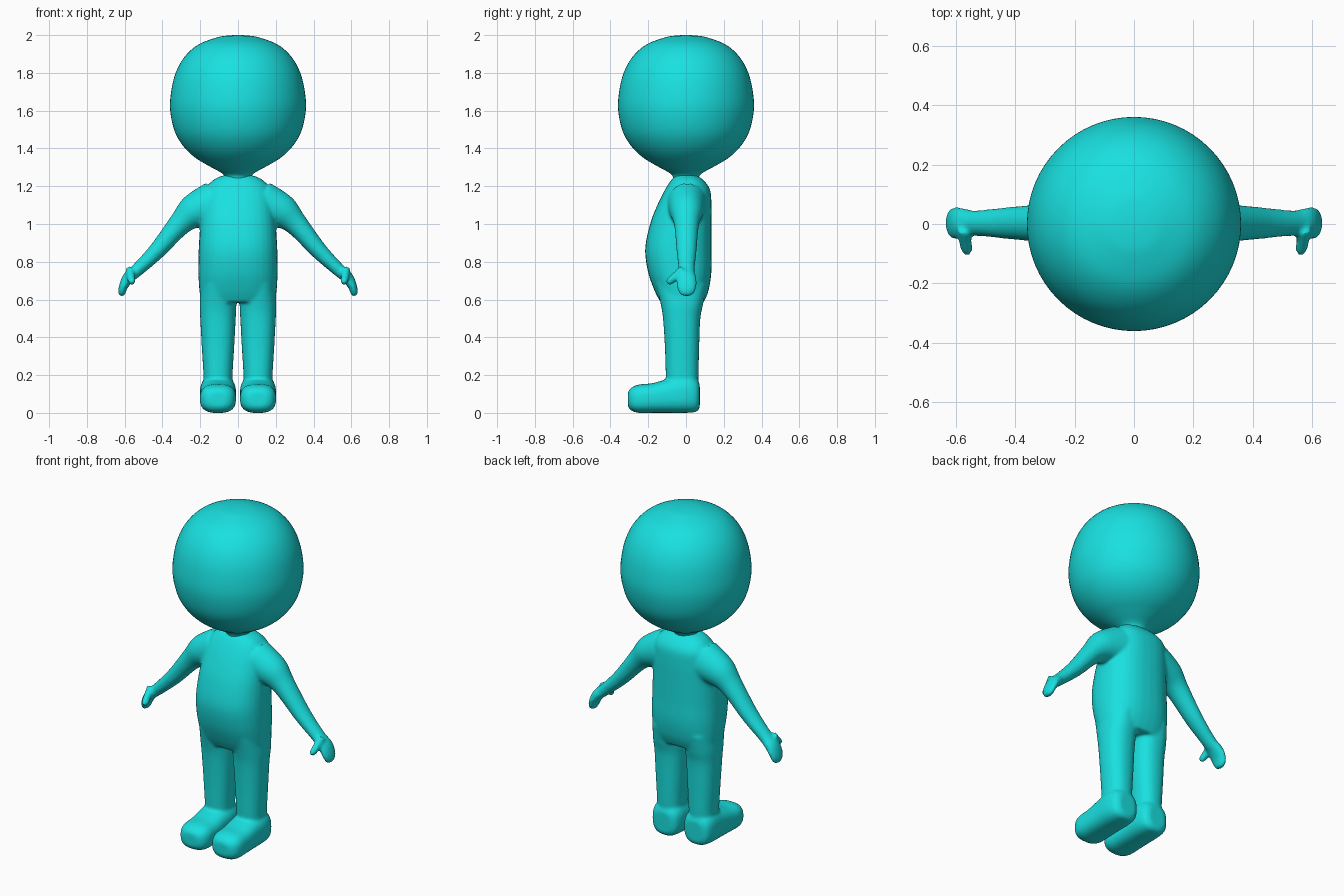
import bpy, bmesh, math
from mathutils import Vector

if "Cube" in bpy.data.objects:
    bpy.data.objects.remove(bpy.data.objects["Cube"])

SIDES = 32
mat = bpy.data.materials.new("turquoise")
mat.diffuse_color = (0.01, 0.75, 0.75, 1)
mat.use_nodes = True
mat.node_tree.nodes["Principled BSDF"].inputs["Base Color"].default_value = mat.diffuse_color


def spline(rows, steps=5):
    """Catmull-Rom interpolation of rows of numbers."""
    out = []
    for i in range(len(rows) - 1):
        p0, p1, p2 = rows[max(i - 1, 0)], rows[i], rows[i + 1]
        p3 = rows[min(i + 2, len(rows) - 1)]
        for k in range(steps):
            t = k / steps
            out.append([0.5 * (2 * b + (c - a) * t + (2 * a - 5 * b + 4 * c - d) * t * t
                               + (3 * b - a - 3 * c + d) * t ** 3)
                        for a, b, c, d in zip(p0, p1, p2, p3)])
    return out + [list(rows[-1])]


def loft(bm, rings, power=2.0, mirror=1):
    """Skin superellipse rings: each is centre, half axis u, half axis v."""
    loops = []
    for r in spline([[n for vec in ring for n in vec] for ring in rings]):
        c, u, v = Vector(r[0:3]), Vector(r[3:6]), Vector(r[6:9])
        loop = []
        for i in range(SIDES):
            a = 2 * math.pi * i / SIDES
            x, y = math.cos(a), math.sin(a)
            p = c + u * math.copysign(abs(x) ** (2 / power), x) + v * math.copysign(abs(y) ** (2 / power), y)
            loop.append(bm.verts.new((p.x * mirror, p.y, p.z)))
        loops.append(loop)
    for a, b in zip(loops, loops[1:]):
        for i in range(SIDES):
            j = (i + 1) % SIDES
            bm.faces.new((a[i], a[j], b[j], b[i]))
    bm.faces.new(loops[0])
    bm.faces.new(loops[-1])


def level(x, z, hw, front, back):
    """Horizontal ring at height z."""
    return ((x, (front + back) / 2, z), (hw, 0, 0), (0, (back - front) / 2, 0))


def upright(x, y, hw, low, high):
    """Vertical ring at depth y."""
    return ((x, y, (low + high) / 2), (hw, 0, 0), (0, 0, (high - low) / 2))


def tilted(x, z, angle, half, depth):
    """Arm ring leaning in the xz plane."""
    a = math.radians(angle)
    return ((x, 0.003, z), (half * math.cos(a), 0, half * math.sin(a)), (0, depth, 0))


def finish(bm, name):
    bmesh.ops.recalc_face_normals(bm, faces=bm.faces)
    mesh = bpy.data.meshes.new(name)
    bm.to_mesh(mesh)
    bm.free()
    mesh.polygons.foreach_set("use_smooth", [True] * len(mesh.polygons))
    mesh.materials.append(mat)
    ob = bpy.data.objects.new(name, mesh)
    bpy.context.collection.objects.link(ob)
    return ob


# torso
bm = bmesh.new()
loft(bm, [level(0, *r) for r in (
    (0.585, 0.195, -0.135, 0.095), (0.65, 0.205, -0.168, 0.12), (0.75, 0.21, -0.202, 0.135),
    (0.87, 0.208, -0.216, 0.135), (1.0, 0.2, -0.19, 0.135), (1.1, 0.19, -0.152, 0.135),
    (1.18, 0.175, -0.112, 0.128), (1.23, 0.135, -0.08, 0.095), (1.256, 0.085, -0.055, 0.06))], 2.4)

for s in (1, -1):
    # leg
    loft(bm, [level(0.106, *r) for r in (
        (0.08, 0.075, -0.1, 0.06), (0.2, 0.077, -0.107, 0.066), (0.35, 0.086, -0.112, 0.07),
        (0.5, 0.094, -0.122, 0.076), (0.58, 0.097, -0.135, 0.092), (0.68, 0.09, -0.16, 0.11))], 2.3, s)
    # foot
    loft(bm, [upright(0.106, *r) for r in (
        (0.073, 0.05, 0.03, 0.15), (0.055, 0.08, 0.006, 0.18), (0.0, 0.095, 0, 0.2),
        (-0.1, 0.095, 0, 0.178), (-0.18, 0.095, 0, 0.157), (-0.25, 0.094, 0, 0.15),
        (-0.29, 0.076, 0.012, 0.133), (-0.308, 0.045, 0.035, 0.11))], 2.7, s)
    # arm and hand
    loft(bm, [tilted(*r) for r in (
        (0.13, 1.10, 72, 0.125, 0.105), (0.235, 1.063, 56, 0.092, 0.088), (0.31, 0.998, 46, 0.062, 0.066),
        (0.43, 0.857, 43, 0.045, 0.053), (0.535, 0.755, 42, 0.035, 0.043), (0.58, 0.715, 32, 0.032, 0.052),
        (0.606, 0.67, 15, 0.024, 0.053), (0.615, 0.635, 10, 0.019, 0.04), (0.616, 0.618, 8, 0.012, 0.02))], 2, s)
    # thumb
    loft(bm, [((x, y, z), (r, 0, 0), (0, -0.68 * r, 0.74 * r)) for x, y, z, r in (
        (0.572, -0.015, 0.76, 0.024), (0.568, -0.05, 0.728, 0.022),
        (0.563, -0.085, 0.697, 0.02), (0.56, -0.1, 0.685, 0.012))], 2, s)

# blend the limbs into one smooth skin
body = finish(bm, "body")
remesh = body.modifiers.new("skin", "REMESH")
remesh.mode = 'VOXEL'
remesh.voxel_size = 0.008
remesh.use_smooth_shade = True
smooth = body.modifiers.new("soften", "SMOOTH")
smooth.factor = 0.5
smooth.iterations = 10

# head with short neck, turned from a profile
bm = bmesh.new()
profile = [(0.068, 1.22), (0.07, 1.25), (0.09, 1.272), (0.15, 1.305), (0.225, 1.35), (0.288, 1.41),
           (0.335, 1.49), (0.359, 1.6), (0.354, 1.7), (0.33, 1.8), (0.283, 1.885),
           (0.21, 1.95), (0.11, 1.988), (0.05, 1.998), (0.002, 2.0)]
SIDES = 64
loft(bm, [level(0, z, r, -r, r) for r, z in profile])
finish(bm, "head")
